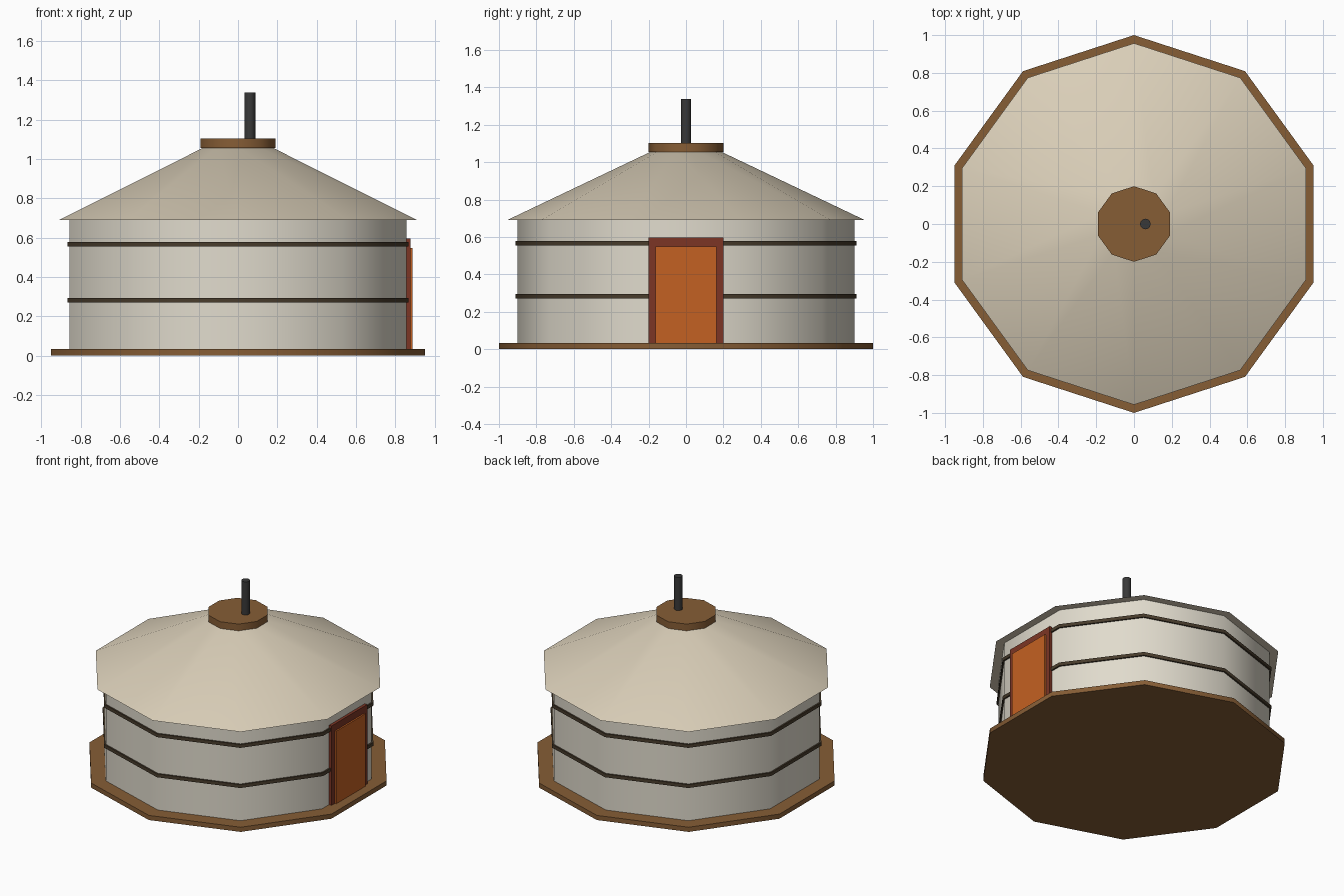
import bpy
import math

if "Cube" in bpy.data.objects:
    bpy.data.objects.remove(bpy.data.objects["Cube"])


def material(name, rgb):
    m = bpy.data.materials.new(name)
    m.diffuse_color = (*rgb, 1)
    m.use_nodes = True
    m.node_tree.nodes["Principled BSDF"].inputs["Base Color"].default_value = m.diffuse_color
    return m


WOOD = material("wood", (0.24, 0.11, 0.036))
FELT = material("wall_felt", (0.75, 0.71, 0.61))
CANVAS = material("roof_canvas", (0.70, 0.62, 0.48))
ROPE = material("rope", (0.065, 0.045, 0.025))
FRAME = material("door_frame_paint", (0.20, 0.036, 0.018))
PANEL = material("door_paint", (0.55, 0.12, 0.016))
IRON = material("iron", (0.04, 0.04, 0.04))


def frustum(name, r1, r2, z1, z2, mat, sides=10, x=0):
    bpy.ops.mesh.primitive_cone_add(vertices=sides, radius1=r1, radius2=r2,
                                    depth=z2 - z1, location=(x, 0, (z1 + z2) / 2))
    ob = bpy.context.object
    ob.name = name
    ob.data.materials.append(mat)
    bpy.ops.object.shade_smooth_by_angle(angle=math.radians(40))
    return ob


def box(name, x1, x2, width, z1, z2, mat):
    bpy.ops.mesh.primitive_cube_add(size=1, location=((x1 + x2) / 2, 0, (z1 + z2) / 2))
    ob = bpy.context.object
    ob.name = name
    ob.scale = (x2 - x1, width, z2 - z1)
    bpy.ops.object.transform_apply(location=False, rotation=False, scale=True)
    ob.data.materials.append(mat)
    return ob


# Ten-sided platform, wall and roof
frustum("platform", 1.0, 1.0, 0, 0.033, WOOD)
frustum("wall", 0.9, 0.9, 0.033, 0.70, FELT)
frustum("roof", 0.957, 0.18, 0.69, 1.06, CANVAS)

# Ropes around the wall
for label, z in (("lower", 0.282), ("upper", 0.567)):
    frustum(label + "_rope_band", 0.911, 0.911, z - 0.012, z + 0.012, ROPE)

# Roof crown and stove pipe
frustum("roof_crown", 0.2, 0.2, 1.055, 1.103, WOOD)
frustum("stove_pipe", 0.028, 0.028, 1.05, 1.338, IRON, sides=12, x=0.06)

# Door on the +x side
box("door_frame", 0.83, 0.876, 0.4, 0.033, 0.597, FRAME)
box("door_panel", 0.84, 0.887, 0.326, 0.033, 0.548, PANEL)
